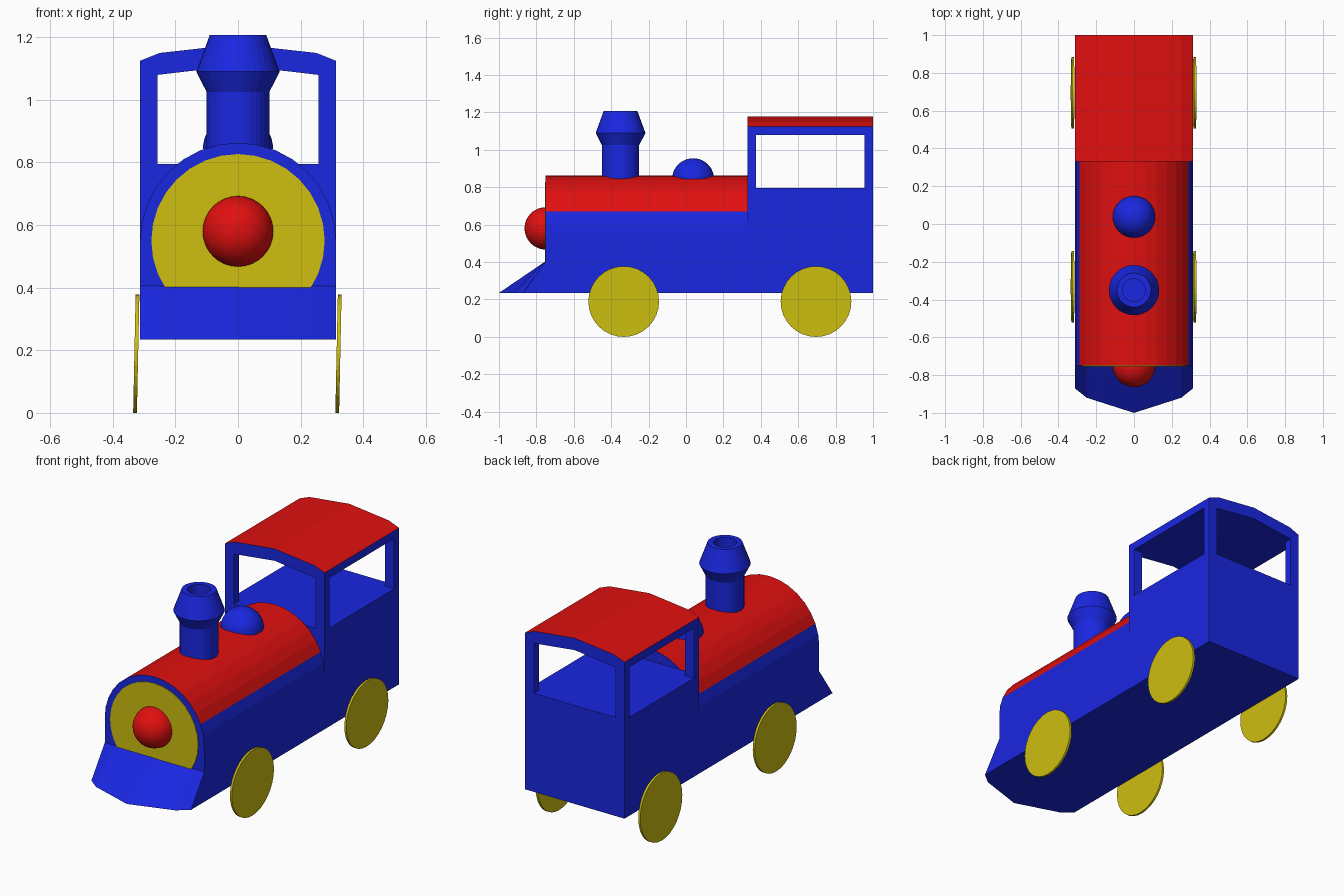
import bpy, bmesh
from math import sin, cos, pi, radians
from mathutils import Matrix

if "Cube" in bpy.data.objects:
    bpy.data.objects.remove(bpy.data.objects["Cube"])


def material(name, rgb):
    m = bpy.data.materials.new(name)
    m.diffuse_color = (*rgb, 1)
    m.use_nodes = True
    m.node_tree.nodes["Principled BSDF"].inputs["Base Color"].default_value = m.diffuse_color
    return m


BLUE = material("blue", (0.01, 0.02, 0.75))
RED = material("red", (0.75, 0.005, 0.005))
YELLOW = material("yellow", (0.62, 0.52, 0.005))
W = 0.313  # half width of body


def finish(name, bm, *mats):
    bmesh.ops.recalc_face_normals(bm, faces=bm.faces)
    mesh = bpy.data.meshes.new(name)
    bm.to_mesh(mesh)
    bm.free()
    for m in mats:
        mesh.materials.append(m)
    ob = bpy.data.objects.new(name, mesh)
    bpy.context.collection.objects.link(ob)
    return ob


def bridge(bm, a, b):
    """Quads between two vertex loops plus end caps."""
    for i in range(len(a)):
        j = (i + 1) % len(a)
        bm.faces.new((a[i], a[j], b[j], b[i]))


def prism(name, profile, y0, y1, mats, red_above=None):
    """Extrude an (x, z) profile along y; faces above a height use slot 1."""
    bm = bmesh.new()
    a, b = ([bm.verts.new((x, y, z)) for x, z in profile] for y in (y0, y1))
    bridge(bm, a, b)
    bm.faces.new(a)
    bm.faces.new(b)
    bm.normal_update()
    ob_faces = [f for f in bm.faces if red_above is not None and abs(f.normal.y) < 0.5
                and min(v.co.z for v in f.verts) > red_above]
    for f in ob_faces:
        f.material_index = 1
    return finish(name, bm, *mats)


def box(name, x0, x1, y0, y1, z0, z1, mat):
    return prism(name, [(x0, z0), (x1, z0), (x1, z1), (x0, z1)], y0, y1, [mat])


def lathe(name, profile, mat, loc, rot=Matrix(), n=32):
    """Spin an (r, z) profile about z, capping both ends (r = 0 is a pole)."""
    bm = bmesh.new()
    rings = [[bm.verts.new((r * cos(2 * pi * i / n), r * sin(2 * pi * i / n), z))
              for i in range(n)] for r, z in profile]
    for a, b in zip(rings, rings[1:]):
        bridge(bm, a, b)
    bm.faces.new(rings[0])
    bm.faces.new(rings[-1])
    bmesh.ops.remove_doubles(bm, verts=bm.verts, dist=1e-5)
    bmesh.ops.transform(bm, matrix=Matrix.Translation(loc) @ rot, verts=bm.verts)
    return finish(name, bm, mat)


def dome_profile(r, n=12):
    return [(r * cos(pi / 2 * i / n), r * sin(pi / 2 * i / n)) for i in range(n)] + [(0.002, r)]


# Boiler body: straight blue sides, half-round red top
arc = [(W * cos(pi * i / 16), 0.55 + W * sin(pi * i / 16)) for i in range(17)]
prism("boiler", [(-W, 0.235), (W, 0.235)] + arc, -0.75, 0.33, [BLUE, RED], 0.66)

# Yellow front plate and red nose
lathe("front_plate", [(0.277, 0), (0.277, 0.004)], YELLOW, (0, -0.75, 0.55),
      Matrix.Rotation(pi / 2, 4, 'X'))
lathe("nose", dome_profile(0.113), RED, (0, -0.75, 0.58), Matrix.Rotation(pi / 2, 4, 'X'))

# Sloping cowcatcher
bm = bmesh.new()
nose_line = [(-W, -0.87), (-0.25, -0.92), (0, -1.0), (0.25, -0.92), (W, -0.87)]
top = [bm.verts.new((x, -0.75, 0.405)) for x, y in nose_line]
low = [bm.verts.new((x, y, 0.235)) for x, y in nose_line]
back = [bm.verts.new((x, -0.75, 0.235)) for x in (W, -W)]
for i in range(4):
    bm.faces.new((top[i], low[i], low[i + 1], top[i + 1]))
bm.faces.new((top[0], back[1], low[0]))
bm.faces.new((top[4], low[4], back[0]))
bm.faces.new(low + back)
bm.faces.new(top + back)
finish("cowcatcher", bm, BLUE)

# Chimney with flared, hollow top
lathe("chimney", [(0.1, 0.84), (0.1, 1.025), (0.133, 1.09), (0.09, 1.208),
                  (0.06, 1.208), (0.06, 1.1)], BLUE, (0, -0.35, 0))

# Steam dome
lathe("steam_dome", dome_profile(0.112), BLUE, (0, 0.038, 0.843))

# Cab: base, corner posts and arched roof
box("cab_base", -W, W, 0.33, 1.0, 0.235, 0.795, BLUE)
for sx, side in ((-1, "left"), (1, "right")):
    for y0, end in ((0.33, "front"), (0.955, "back")):
        box(f"cab_post_{end}_{side}", *sorted((sx * 0.257, sx * W)),
            y0, y0 + 0.045, 0.795, 1.08, BLUE)
roof_top = [(W, 1.125), (0.25, 1.15), (0, 1.178), (-0.25, 1.15), (-W, 1.125)]
roof_under = [(-W, 1.08), (-0.257, 1.08), (0, 1.11), (0.257, 1.08), (W, 1.08)]
prism("cab_roof", roof_top + roof_under, 0.33, 1.0, [BLUE, RED], 1.12)

# Four thin wheels, leaning very slightly
for x, side in ((-0.325, "left"), (0.321, "right")):
    for y, end in ((-0.333, "front"), (0.695, "back")):
        lathe(f"wheel_{end}_{side}", [(0.189, -0.006), (0.189, 0.006)], YELLOW,
              (x, y, 0.189), Matrix.Rotation(radians(91.2), 4, 'Y'))
